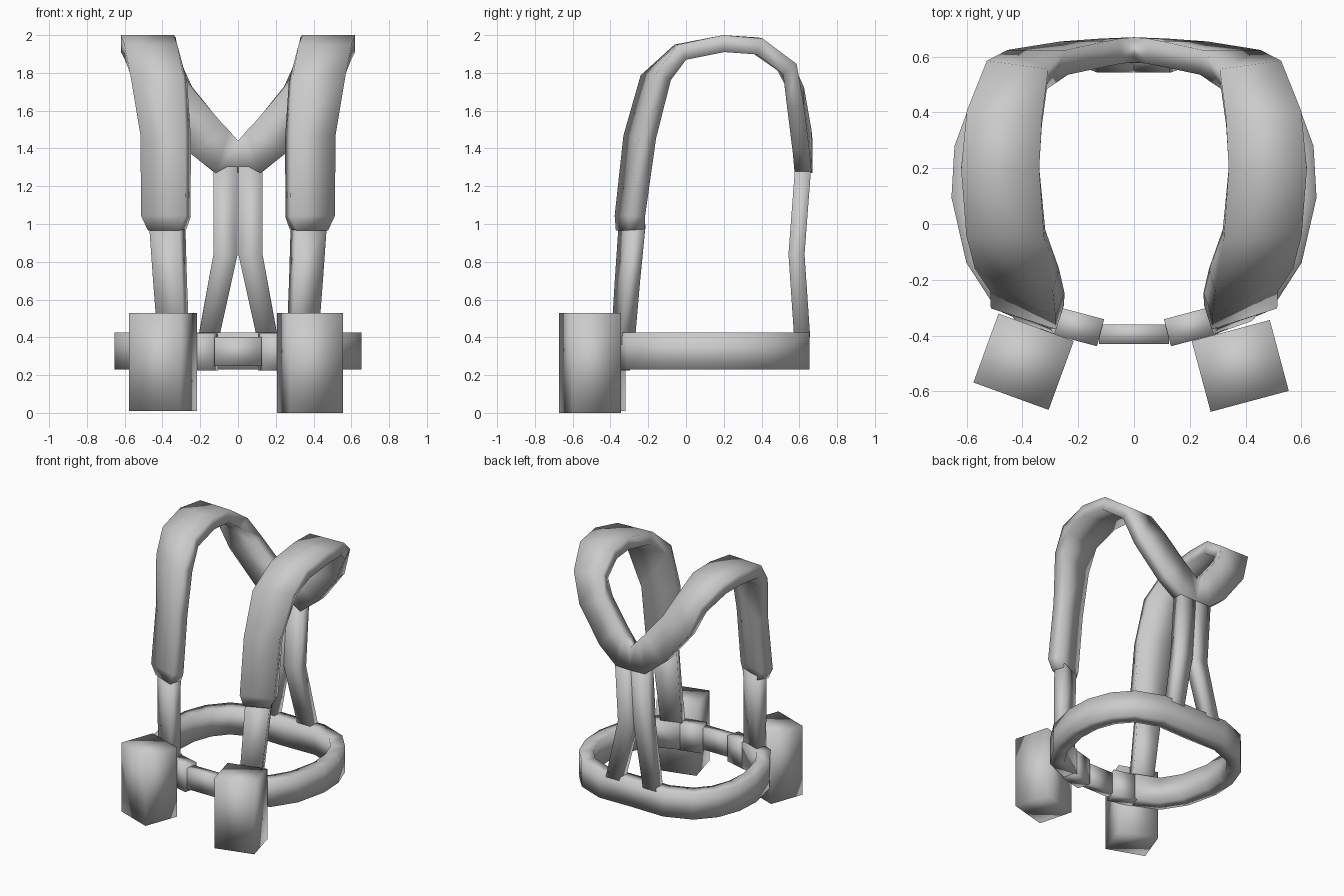
import bpy
import bmesh
from math import radians
from mathutils import Vector, Matrix

cube = bpy.data.objects.get("Cube")
if cube:
    bpy.data.objects.remove(cube, do_unlink=True)

# Single plain grey for the whole harness
grey = bpy.data.materials.new("plain grey")
grey.use_nodes = True
colour = (0.6, 0.6, 0.6, 1)
grey.diffuse_color = colour
grey.node_tree.nodes["Principled BSDF"].inputs["Base Color"].default_value = colour


def finish(name, bm, mirror=False):
    """Turn a bmesh into a smooth grey object, optionally mirrored across x."""
    bmesh.ops.recalc_face_normals(bm, faces=bm.faces)
    for face in bm.faces:
        face.smooth = True
    mesh = bpy.data.meshes.new(name)
    bm.to_mesh(mesh)
    bm.free()
    mesh.materials.append(grey)
    obj = bpy.data.objects.new(name, mesh)
    bpy.context.collection.objects.link(obj)
    if mirror:
        mod = obj.modifiers.new("Mirror", 'MIRROR')
        mod.use_axis[0] = True
        mod.merge_threshold = 0.002
    return obj


def strap(name, edges, thick, open_start=False, open_end=False):
    """Rectangular band swept between two edge lines, mirrored left to right."""
    pairs = [(Vector(a), Vector(b)) for a, b in edges]
    mids = [(a + b) / 2 for a, b in pairs]
    last = len(pairs) - 1
    bm = bmesh.new()
    rings = []
    for i, (a, b) in enumerate(pairs):
        tangent = mids[min(i + 1, last)] - mids[max(i - 1, 0)]
        # At the centre line the band runs straight across
        if (i == 0 and open_start) or (i == last and open_end):
            tangent = Vector((tangent.x, 0, 0))
        off = tangent.cross(b - a).normalized() * thick / 2
        rings.append([bm.verts.new(p) for p in (a - off, b - off, b + off, a + off)])
    for r, s in zip(rings, rings[1:]):
        for k in range(4):
            n = (k + 1) % 4
            bm.faces.new((r[k], r[n], s[n], s[k]))
    if not open_start:
        bm.faces.new(rings[0][::-1])
    if not open_end:
        bm.faces.new(rings[-1])
    return finish(name, bm, True)


def upright(points, low, high):
    """Edge pairs for a band that stands on edge and follows a flat path."""
    return [((x, y, low), (x, y, high)) for x, y in points]


def box(name, centre, size, turn):
    bm = bmesh.new()
    bmesh.ops.create_cube(bm, size=1, matrix=Matrix.Translation(centre)
                          @ Matrix.Rotation(radians(turn), 4, 'Z')
                          @ Matrix.Diagonal((*size, 1)))
    return finish(name, bm)


# Padded shoulder straps, joining in a V at the back (inner edge, outer edge)
strap("shoulder_straps", [
    ((.29, -.33, .97), (.46, -.26, .97)),
    ((.265, -.335, 1.04), (.5, -.26, 1.04)),
    ((.265, -.29, 1.46), (.5, -.2, 1.46)),
    ((.28, -.2, 1.77), (.56, -.12, 1.78)),
    ((.32, -.04, 1.91), (.6, -.02, 1.91)),
    ((.34, .2, 1.955), (.62, .2, 1.955)),
    ((.33, .37, 1.945), (.6, .39, 1.94)),
    ((.31, .52, 1.84), (.53, .55, 1.82)),
    ((.24, .58, 1.72), (.45, .58, 1.62)),
    ((.1, .61, 1.55), (.26, .61, 1.38)),
    ((.05, .62, 1.495), (.12, .62, 1.27)),
    ((0, .625, 1.44), (0, .625, 1.27)),
], .09, open_end=True)

# Thin webbing from the pads down to the belt
strap("front_webbing", [
    ((.295, -.32, 1.0), (.455, -.25, 1.0)),
    ((.285, -.34, .7), (.435, -.28, .7)),
    ((.27, -.36, .36), (.41, -.31, .36)),
], .08)

# Pair of back straps, touching above and spreading below
strap("back_straps", [
    ((.002, .62, 1.3), (.13, .62, 1.3)),
    ((.002, .585, .84), (.13, .585, .84)),
    ((.1, .615, .4), (.21, .615, .4)),
], .085)

# Waist belt
strap("waist_belt", upright([
    (0, .6), (.26, .605), (.44, .535), (.54, .42), (.595, .27),
    (.605, .1), (.555, -.12), (.46, -.27), (.28, -.345),
], .23, .425), .1, open_start=True)

# Buckle ends and the narrow clasp between them
strap("buckle_ends", upright([(.29, -.345), (.12, -.39)], .225, .42), .1)
box("buckle_clasp", (0, -.395, .325), (.25, .07, .155), 0)

# Front pouches, each turned outwards
box("left_pouch", (.381, -.509, .265), (.29, .263, .53), 15)
box("right_pouch", (-.396, -.494, .27), (.287, .263, .52), -20)
